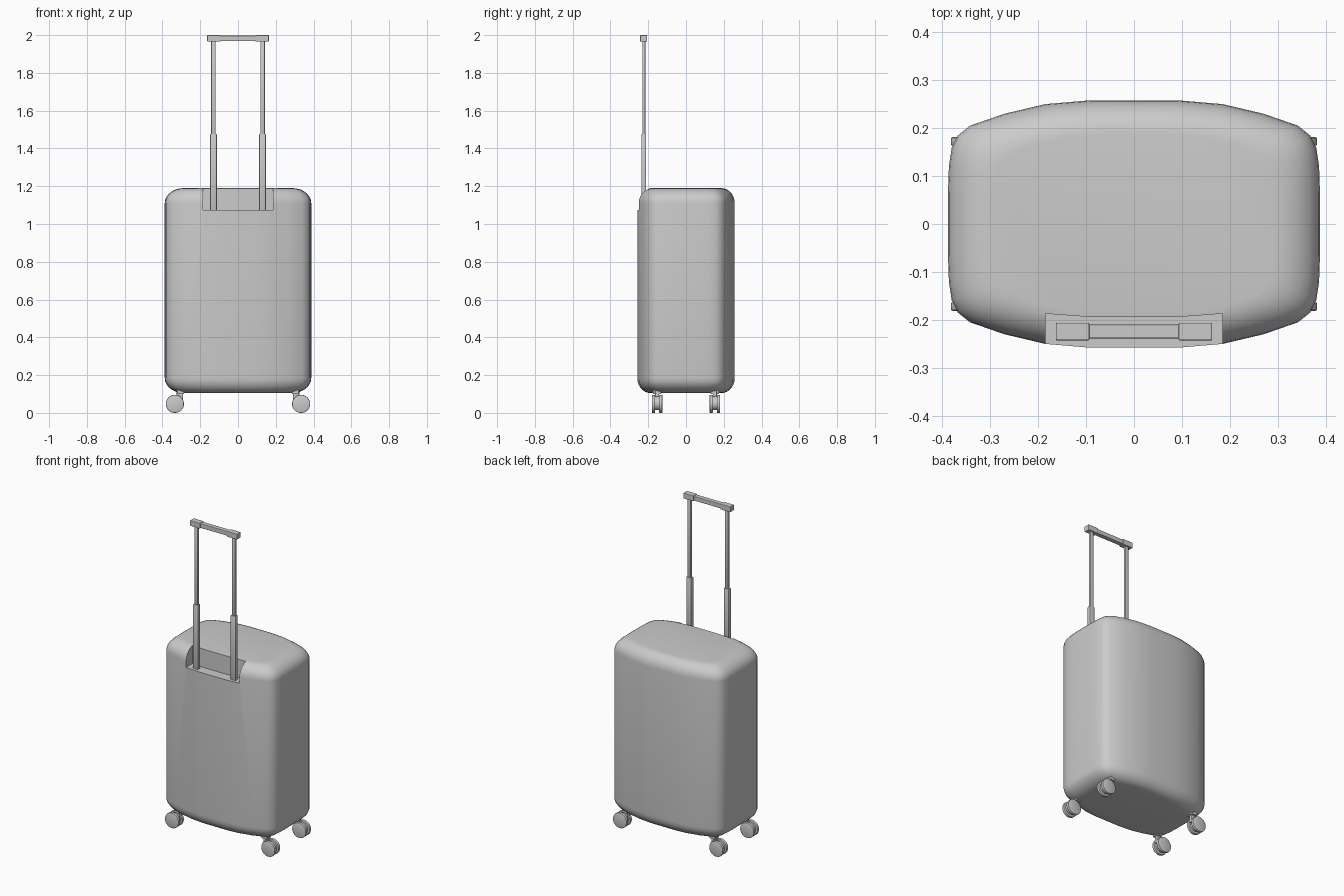
import bpy, bmesh, math
from mathutils import Matrix

cube = bpy.data.objects.get("Cube")
if cube:
    bpy.data.objects.remove(cube, do_unlink=True)

grey = bpy.data.materials.new("light grey")
grey.use_nodes = True
colour = (0.6, 0.6, 0.6, 1)
grey.diffuse_color = colour
grey.node_tree.nodes["Principled BSDF"].inputs["Base Color"].default_value = colour


def finish(name, bm):
    bmesh.ops.recalc_face_normals(bm, faces=bm.faces)
    mesh = bpy.data.meshes.new(name)
    bm.to_mesh(mesh)
    bm.free()
    mesh.materials.append(grey)
    obj = bpy.data.objects.new(name, mesh)
    bpy.context.collection.objects.link(obj)
    return obj


def activate(obj):
    bpy.ops.object.select_all(action='DESELECT')
    obj.select_set(True)
    bpy.context.view_layer.objects.active = obj


def smooth(obj, angle=35):
    activate(obj)
    bpy.ops.object.shade_smooth_by_angle(angle=math.radians(angle))


def loft(name, rings):
    """Skin a stack of equal-length rings and cap both ends."""
    bm = bmesh.new()
    loops = [[bm.verts.new(p) for p in ring] for ring in rings]
    n = len(loops[0])
    for a, b in zip(loops, loops[1:]):
        for i in range(n):
            j = (i + 1) % n
            bm.faces.new((a[i], a[j], b[j], b[i]))
    bm.faces.new(loops[0][::-1])
    bm.faces.new(loops[-1])
    return finish(name, bm)


def box(name, x, y, z, bevel=0.0):
    """Box from (min, max) ranges, with optional chamfered edges."""
    bm = bmesh.new()
    bmesh.ops.create_cube(bm, size=1)
    for v in bm.verts:
        v.co = [r[0] if c < 0 else r[1] for c, r in zip(v.co, (x, y, z))]
    if bevel:
        bmesh.ops.bevel(bm, geom=bm.edges[:], offset=bevel, segments=2,
                        profile=0.5, affect='EDGES')
    return finish(name, bm)


def disc(name, x, y, z, radius, width, bevel=0.0):
    """Disc with its axle along y."""
    bm = bmesh.new()
    turn = Matrix.Translation((x, y, z)) @ Matrix.Rotation(math.pi / 2, 4, 'X')
    bmesh.ops.create_cone(bm, cap_ends=True, segments=32, radius1=radius,
                          radius2=radius, depth=width, matrix=turn)
    if bevel:
        rims = [e for e in bm.edges if any(len(f.verts) > 4 for f in e.link_faces)]
        bmesh.ops.bevel(bm, geom=rims, offset=bevel, segments=2,
                        profile=0.5, affect='EDGES')
    obj = finish(name, bm)
    smooth(obj)
    return obj


# Shell: bowed outline, rounded over at the top and bottom
quarter = [(0.388, 0.06), (0.386, 0.12), (0.38, 0.16), (0.368, 0.184),
           (0.342, 0.205), (0.27, 0.23), (0.185, 0.25), (0.09, 0.258)]
half = quarter + [(-x, y) for x, y in reversed(quarter)]
outline = half + [(-x, -y) for x, y in half]
LOW, HIGH, ROUND = 0.105, 1.19, 0.08


def shell_ring(z, inset):
    sx, sy = 1 - 0.1 * inset / 0.388, 1 - 0.07 * inset / 0.258
    return [(x * sx, y * sy, z) for x, y in outline]


steps = [i * math.pi / 14 for i in range(8)]
bottom = [shell_ring(LOW + ROUND * (1 - math.cos(a)), 1 - math.sin(a))
          for a in steps]
top = [shell_ring(HIGH - ROUND * (1 - math.cos(a)), 1 - math.sin(a))
       for a in reversed(steps)]
shell = loft("shell", bottom + top)

# Handle recess cut into the upper front edge
plan = [(-0.185, -0.4), (0.185, -0.4), (0.185, -0.187), (0.09, -0.194),
        (-0.09, -0.194), (-0.185, -0.187)]
cutter = loft("recess_cutter", [[(x, y, z) for x, y in plan] for z in (1.075, 1.4)])
cutter.hide_render = True
cut = shell.modifiers.new("recess", 'BOOLEAN')
cut.operation, cut.solver, cut.object = 'DIFFERENCE', 'EXACT', cutter
activate(shell)
bpy.ops.object.modifier_apply(modifier=cut.name)
bpy.data.objects.remove(cutter, do_unlink=True)
smooth(shell)

# Telescopic poles and castors
for side, s in (("right", -1), ("left", 1)):
    cx = 0.13 * s
    smooth(box(side + "_lower_pole", (cx - 0.018, cx + 0.018),
               (-0.236, -0.211), (1.07, 1.477), 0.005))
    smooth(box(side + "_upper_pole", (cx - 0.012, cx + 0.012),
               (-0.231, -0.215), (1.46, 1.975), 0.004))
    gx = sorted((0.093 * s, 0.163 * s))
    box(side + "_grip_end", gx, (-0.243, -0.206), (1.965, 2.0), 0.003)

    for end, t in (("front", -1), ("back", 1)):
        name = end + "_" + side
        x, y = 0.334 * s, 0.153 * t
        for k, d in (("outer", 1), ("inner", -1)):
            disc(name + "_" + k + "_wheel", x, y + 0.019 * d * t, 0.048,
                 0.048, 0.018, 0.004)
        disc(name + "_hub", x, y, 0.05, 0.036, 0.03)
        box(name + "_fork", sorted((0.29 * s, 0.325 * s)),
            (y - 0.01, y + 0.01), (0.055, 0.125), 0.003)
        box(name + "_mount", sorted((0.285 * s, 0.322 * s)),
            (y - 0.022, y + 0.022), (0.1, 0.125), 0.003)

# Grip
box("grip_middle", (-0.1, 0.1), (-0.239, -0.21), (1.969, 1.997), 0.003)
